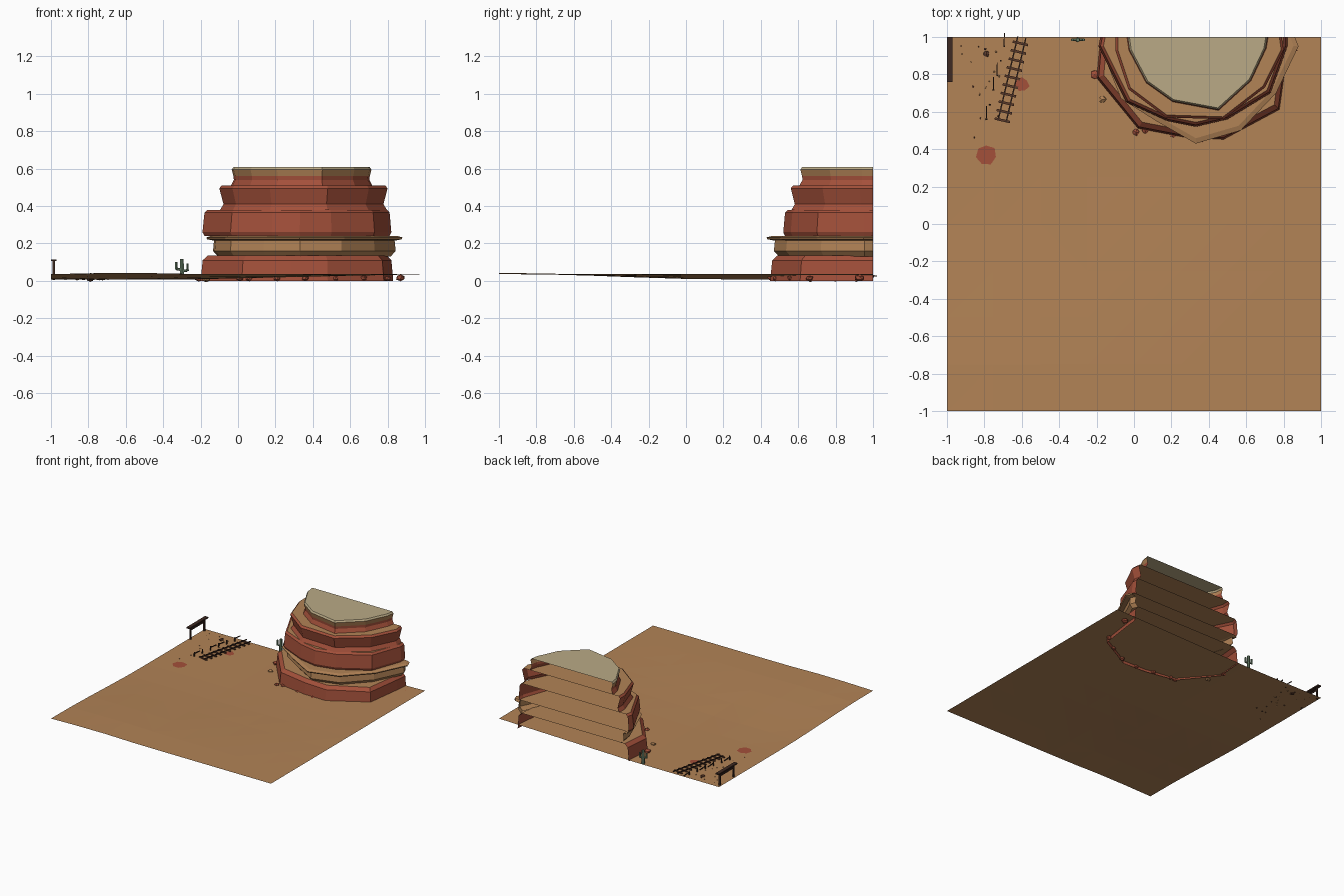
import bpy, bmesh, math, random
from mathutils import Vector, Matrix

random.seed(4)
if "Cube" in bpy.data.objects:
    bpy.data.objects.remove(bpy.data.objects["Cube"])


def material(name, r, g, b):
    lin = [((c / 255 + 0.055) / 1.055) ** 2.4 for c in (r, g, b)] + [1]
    m = bpy.data.materials.new(name)
    m.use_nodes = True
    m.diffuse_color = lin
    node = m.node_tree.nodes["Principled BSDF"]
    node.inputs["Base Color"].default_value = lin
    node.inputs["Roughness"].default_value = 1
    return m


sand = material("sand", 178, 131, 86)
red = material("red rock", 163, 80, 58)
pale = material("pale plateau", 186, 170, 134)
wood = material("brown wood", 92, 58, 42)
dark = material("dark wood", 62, 42, 34)
green = material("cactus green", 98, 122, 98)


def finish(name, bm, *mats):
    mesh = bpy.data.meshes.new(name)
    bm.to_mesh(mesh)
    bm.free()
    ob = bpy.data.objects.new(name, mesh)
    bpy.context.collection.objects.link(ob)
    for m in mats:
        mesh.materials.append(m)
    return ob


def ground(x, y):
    """Height of the desert floor: a dip toward the back left."""
    t = min(max((y + 0.9) / 1.1, 0), 1)
    side = 1 if x < -0.25 else (1 - x) / 1.25
    lip = 0.008 * max(0, 1 - abs(x + 0.6) / 0.4) * (1 - t)
    return 0.036 + lip - 0.028 * t * t * (3 - 2 * t) * side


# Desert floor
bm = bmesh.new()
bmesh.ops.create_grid(bm, x_segments=8, y_segments=8, size=1)
for v in bm.verts:
    v.co.z = ground(v.co.x, v.co.y)
bmesh.ops.triangulate(bm, faces=bm.faces[:])
finish("desert_floor", bm, sand)


# Mesa: each stratum is an open-backed wall with a flat cap
def stratum(name, outline, rings, mats, rule):
    bm = bmesh.new()
    rows = [[bm.verts.new((0.35 + (x - 0.35) * s, 1 + (y - 1) * s, z)) for x, y in outline]
            for s, z in rings]
    for low, high in zip(rows, rows[1:]):
        for i in range(len(low) - 1):
            f = bm.faces.new((low[i], low[i + 1], high[i + 1], high[i]))
            f.material_index = rule(f.calc_center_median().z)
    cap = bm.faces.new(rows[-1])
    cap.material_index = len(mats) - 1
    finish(name, bm, *mats)


base = [(-.18, 1), (-.2, .78), (.02, .51), (.28, .46), (.48, .45), (.78, .61), (.82, .9), (.83, 1)]
shelf = [(-.17, 1), (-.16, .9), (-.07, .67), (.12, .55), (.33, .43), (.57, .5), (.76, .7), (.88, .95), (.86, 1)]
middle = [(-.18, 1), (-.19, .95), (-.04, .65), (.18, .55), (.33, .52), (.5, .56), (.73, .7), (.82, .95), (.82, 1)]
upper = [(-.1, 1), (-.1, .93), (-.03, .72), (.17, .57), (.48, .56), (.7, .73), (.8, .93), (.79, 1)]
crown = [(-.03, 1), (-.02, .93), (.07, .76), (.21, .66), (.45, .615), (.62, .77), (.7, .94), (.71, 1)]

stratum("base_stratum", base, [(1, 0), (.98, .11), (.93, .135)], [red, sand], lambda z: 0)
stratum("tan_shelf", shelf, [(.88, .13), (.93, .16), (.92, .215), (.99, .222), (1, .232), (.95, .24)],
        [sand], lambda z: 0)
stratum("middle_stratum", middle, [(.98, .24), (1, .26), (.98, .365), (.95, .38)],
        [red, sand], lambda z: 0)
stratum("upper_stratum", upper, [(.99, .38), (.95, .41), (1, .495), (.97, .51)],
        [red, sand], lambda z: 0)
stratum("crown_stratum", crown, [(1.02, .51), (.98, .54), (.985, .56), (1.01, .595), (.985, .608)],
        [red, sand, pale], lambda z: 0 if z < .56 else 1 if z < .6 else 2)


# Small helpers for the scattered parts
def rock(name, x, y, r, mat, z=None):
    bm = bmesh.new()
    bmesh.ops.create_icosphere(bm, subdivisions=1, radius=r)
    for v in bm.verts:
        v.co *= random.uniform(.8, 1.1)
        v.co.z *= .75
    bmesh.ops.translate(bm, verts=bm.verts, vec=(x, y, ground(x, y) if z is None else z))
    finish(name, bm, mat)


def beam(bm, a, b, width, height):
    a, b = Vector(a), Vector(b)
    d = b - a
    rot = d.to_track_quat('X', 'Z').to_matrix().to_4x4()
    bmesh.ops.create_cube(bm, size=1, matrix=Matrix.Translation((a + b) / 2) @ rot
                          @ Matrix.Diagonal((d.length, width, height, 1)))


def rod(bm, a, b, r):
    a, b = Vector(a), Vector(b)
    rot = (b - a).to_track_quat('Z', 'Y').to_matrix().to_4x4()
    bmesh.ops.create_cone(bm, cap_ends=True, segments=6, radius1=r, radius2=r * .85,
                          depth=(b - a).length, matrix=Matrix.Translation((a + b) / 2) @ rot)


# Boulders along the foot of the mesa
feet = [(-.21, .8), (.01, .49), (.06, .5), (.21, .48), (.36, .455), (.52, .48), (.67, .56), (.8, .66)]
for i, (x, y) in enumerate(feet):
    rock(f"foot_boulder_{i}", x, y, .028 if i == 0 else .021, red, .014)
rock("side_boulder", .87, .93, .03, red, .016)
rock("sand_boulder", -.17, .665, .023, sand)
rock("dark_boulder", -.79, .91, .02, wood)

# Pebbles
for i in range(18):
    rock(f"pebble_{i}", random.uniform(-.98, -.72), random.uniform(.42, .98),
         random.uniform(.004, .008), random.choice((sand, wood)))

# Red dirt patches
for i, (x, y, r) in enumerate([(-.79, .37, .055), (-.6, .745, .04)]):
    bm = bmesh.new()
    bmesh.ops.create_circle(bm, cap_ends=True, segments=7, radius=r)
    for v in bm.verts:
        v.co *= random.uniform(.85, 1.08)
        v.co += Vector((x, y, ground(x, y) + .004))
    finish(f"dirt_patch_{i}", bm, red)

# Rail track: two rails over a row of sleepers
start, end = Vector((-.705, .55, .016)), Vector((-.6, .998, .016))
along = (end - start).normalized()
across = Vector((along.y, -along.x, 0))
bm = bmesh.new()
for s in (-1, 1):
    beam(bm, start + across * s * .022 + Vector((0, 0, .006)),
         end + across * s * .022 + Vector((0, 0, .006)), .007, .007)
finish("track_rails", bm, dark)
bm = bmesh.new()
for i in range(10):
    p = start.lerp(end, (i + .1) / 9.8)
    beam(bm, p - across * .042, p + across * .042, .013, .007)
finish("track_sleepers", bm, wood)

# Broken fence: leaning posts with a few rails
bm = bmesh.new()
for i in range(6):
    x, y = -.79 + .019 * i, .56 + .078 * i
    beam(bm, (x, y, .005), (x + .002, y, .042), .007, .007)
    if i in (0, 2, 3, 5):
        beam(bm, (x, y, .032), (x + .002, y + .07, .026), .005, .006)
finish("broken_fence", bm, dark)

# Timber gate at the corner
bm = bmesh.new()
for y in (.79, .97):
    beam(bm, (-.985, y, .004), (-.985, y, .106), .012, .012)
beam(bm, (-.985, .79, .085), (-.985, .97, .085), .006, .012)
beam(bm, (-.985, .76, .11), (-.985, 1, .11), .03, .01)
finish("timber_gate", bm, dark)

# Cactus: trunk with two raised arms
bm = bmesh.new()
cx, cy = -.3, .985
rod(bm, (cx, cy, .008), (cx, cy, .118), .013)
for s, z in ((-1, .06), (1, .052)):
    rod(bm, (cx, cy, z), (cx + s * .03, cy, z + .004), .008)
    rod(bm, (cx + s * .03, cy, z), (cx + s * .03, cy, z + .042), .008)
finish("cactus", bm, green)
